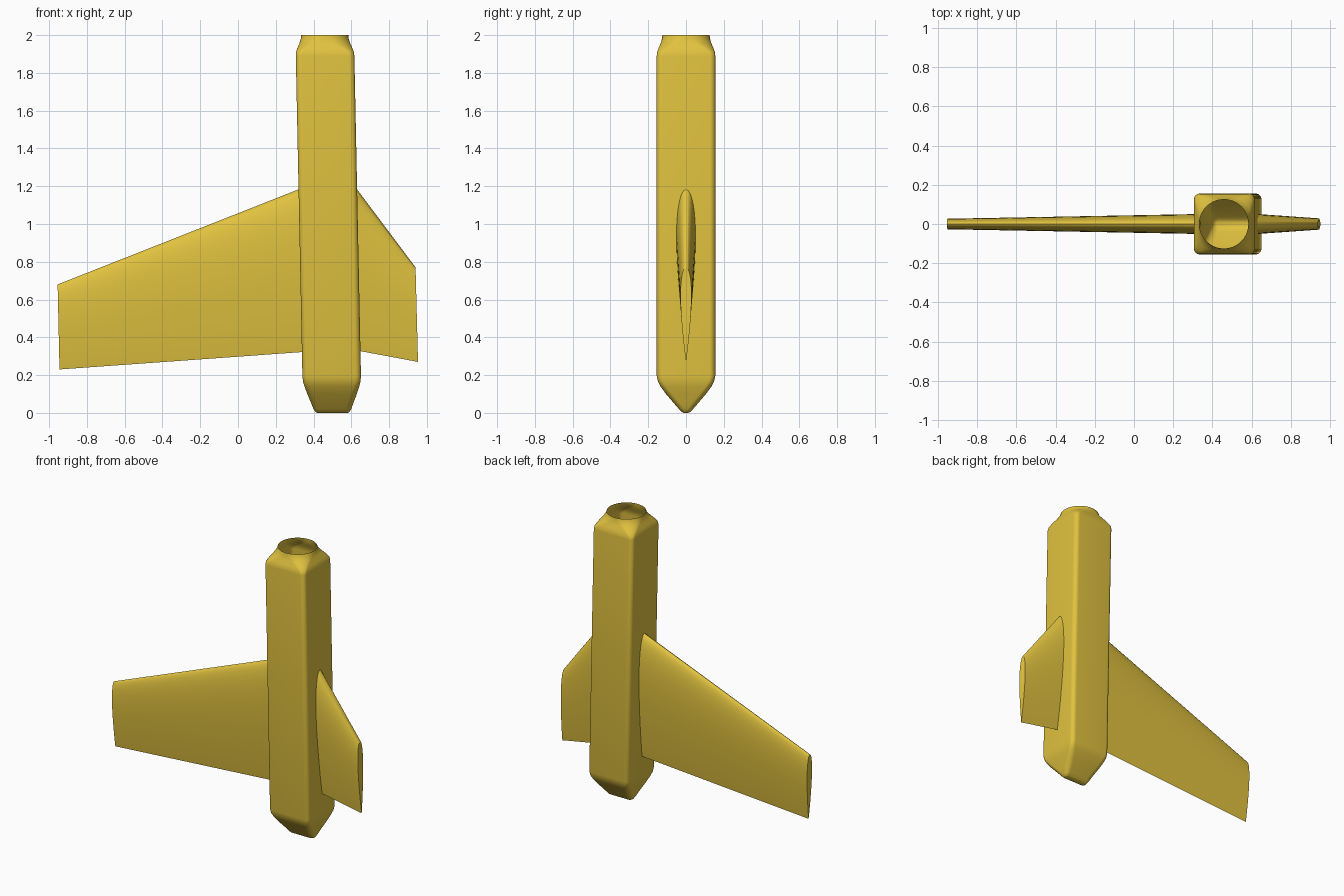
import bpy, bmesh, math

if "Cube" in bpy.data.objects:
    bpy.data.objects.remove(bpy.data.objects["Cube"])


def loft(name, rings, cap_first=False, cap_last=False):
    """Skin a list of equally sized closed rings."""
    bm = bmesh.new()
    rows = [[bm.verts.new(p) for p in ring] for ring in rings]
    n = len(rows[0])
    for a, b in zip(rows, rows[1:]):
        for i in range(n):
            j = (i + 1) % n
            bm.faces.new((a[i], a[j], b[j], b[i]))
    if cap_first:
        bm.faces.new(rows[0][::-1])
    if cap_last:
        bm.faces.new(rows[-1])
    bmesh.ops.recalc_face_normals(bm, faces=bm.faces)
    me = bpy.data.meshes.new(name)
    bm.to_mesh(me)
    bm.free()
    ob = bpy.data.objects.new(name, me)
    bpy.context.collection.objects.link(ob)
    me.materials.append(paint)
    bpy.ops.object.select_all(action='DESELECT')
    bpy.context.view_layer.objects.active = ob
    ob.select_set(True)
    bpy.ops.object.shade_smooth_by_angle(angle=math.radians(40))
    return ob


def rounded_ring(z, hx, hy, r, seg=10):
    """Rounded rectangle, shifted along the slightly leaning body axis."""
    cx = 0.5 - 0.0206 * z
    pts = []
    for k, (sx, sy) in enumerate(((1, 1), (-1, 1), (-1, -1), (1, -1))):
        for i in range(seg + 1):
            a = math.pi / 2 * (k + i / seg)
            # tiny overlap allowance keeps full circles from doubling points
            e = 0.0005
            pts.append((cx + sx * (hx - r + e) + (r - e) * math.cos(a),
                        sy * (hy - r + e) + (r - e) * math.sin(a), z))
    return pts


def airfoil_ring(lead, trail, half, n=20):
    """Symmetric airfoil from leading point (x, z) to trailing point (x, z)."""
    def pt(t, side):
        y = 10 * half * (0.2969 * math.sqrt(t) - 0.126 * t - 0.3516 * t**2
                         + 0.2843 * t**3 - 0.1036 * t**4)
        return (lead[0] + (trail[0] - lead[0]) * t, side * y,
                lead[1] + (trail[1] - lead[1]) * t)
    ts = [(1 - math.cos(math.pi * i / n)) / 2 for i in range(n + 1)]
    return [pt(t, 1) for t in ts] + [pt(t, -1) for t in ts[-2:0:-1]]


paint = bpy.data.materials.new("yellow")
paint.diffuse_color = (0.75, 0.54, 0.05, 1)
paint.use_nodes = True
paint.node_tree.nodes["Principled BSDF"].inputs["Base Color"].default_value = paint.diffuse_color

# fuselage: wedge tail, rounded square middle, open round nose (z, hx, hy, r)
sections = [
    (0.000, 0.080, 0.012, 0.011), (0.005, 0.090, 0.022, 0.020),
    (0.020, 0.100, 0.037, 0.030), (0.050, 0.111, 0.063, 0.035),
    (0.100, 0.131, 0.106, 0.035), (0.140, 0.145, 0.135, 0.033),
    (0.165, 0.152, 0.148, 0.031), (0.195, 0.155, 0.155, 0.030),
    (1.890, 0.155, 0.155, 0.030), (1.910, 0.153, 0.153, 0.035),
    (1.930, 0.146, 0.146, 0.055), (1.955, 0.135, 0.135, 0.088),
    (1.980, 0.127, 0.127, 0.118), (2.000, 0.125, 0.125, 0.125),
]
loft("fuselage", [rounded_ring(*s) for s in sections], cap_first=True)

# wings, root to tip
loft("long_wing", [airfoil_ring((0.325, 1.185), (0.34, 0.322), 0.051),
                   airfoil_ring((-0.955, 0.68), (-0.945, 0.23), 0.027)],
     cap_last=True)
loft("short_wing", [airfoil_ring((0.625, 1.19), (0.642, 0.328), 0.051),
                    airfoil_ring((0.94, 0.77), (0.953, 0.27), 0.029)],
     cap_last=True)
